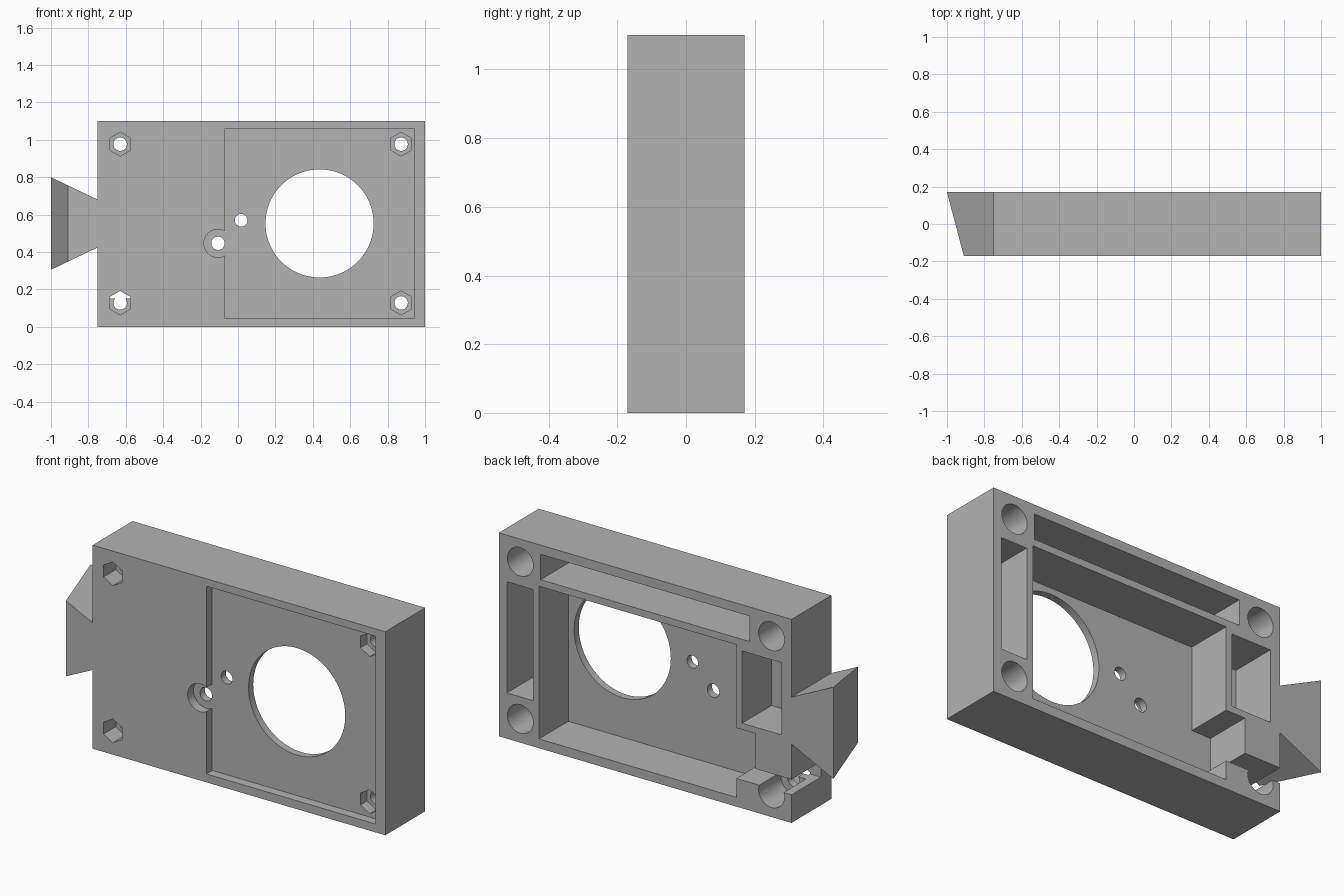
import bpy
import bmesh
from math import pi, sin, cos, radians

cube = bpy.data.objects.get("Cube")
if cube:
    bpy.data.objects.remove(cube, do_unlink=True)

grey = bpy.data.materials.new("plain grey")
grey.use_nodes = True
colour = (0.45, 0.45, 0.45, 1)
grey.diffuse_color = colour
grey.node_tree.nodes["Principled BSDF"].inputs["Base Color"].default_value = colour

FRONT, BACK = -0.17, 0.17
OUT = 0.1                # how far cutters overshoot the body
FRONT_FLOOR = -0.12      # floor of the front recess
BACK_FLOOR = -0.08       # floor of the back pockets


def prism(name, outline, y0, y1):
    """Extrude an outline of (x, z) points from y0 to y1."""
    bm = bmesh.new()
    face = bm.faces.new([bm.verts.new((x, y0, z)) for x, z in outline])
    made = bmesh.ops.extrude_face_region(bm, geom=[face])["geom"]
    verts = [v for v in made if isinstance(v, bmesh.types.BMVert)]
    bmesh.ops.translate(bm, verts=verts, vec=(0, y1 - y0, 0))
    bmesh.ops.recalc_face_normals(bm, faces=bm.faces)
    mesh = bpy.data.meshes.new(name)
    bm.to_mesh(mesh)
    bm.free()
    obj = bpy.data.objects.new(name, mesh)
    bpy.context.collection.objects.link(obj)
    mesh.materials.append(grey)
    return obj


def rect(x0, x1, z0, z1):
    return [(x0, z0), (x1, z0), (x1, z1), (x0, z1)]


def ring(x, z, r, sides=48):
    return [(x + r * sin(2 * pi * i / sides), z + r * cos(2 * pi * i / sides))
            for i in range(sides)]


def combine(target, tool, operation):
    """Apply a boolean and remove the tool."""
    mod = target.modifiers.new("boolean", "BOOLEAN")
    mod.operation = operation
    mod.solver = "EXACT"
    mod.object = tool
    bpy.ops.object.select_all(action="DESELECT")
    target.select_set(True)
    bpy.context.view_layer.objects.active = target
    bpy.ops.object.modifier_apply(modifier=mod.name)
    bpy.data.objects.remove(tool, do_unlink=True)


def cut(outline, y0, y1):
    combine(body, prism("cutter", outline, y0, y1), "DIFFERENCE")


# Main block
body = prism("mount_body", rect(-0.75, 1, 0, 1.1), FRONT, BACK)

# Dovetail on the right side, with a slanted end
tail = prism("dovetail", [(-0.7, 0.406), (-1, 0.3), (-1, 0.8), (-0.7, 0.704)], FRONT, BACK)
slope = 0.48
for v in tail.data.vertices:
    front = v.co.y < 0
    if v.co.x < -0.9:
        v.co.x = -0.91 if front else -1
    reach = -0.75 - v.co.x
    half = 0.1275 + slope * reach
    v.co.z = 0.5525 + (half if v.co.z > 0.55 else -half)
combine(body, tail, "UNION")

# Front recess and the round counterbore on its edge
cut(rect(-0.07, 0.94, 0.045, 1.06), FRONT - OUT, FRONT_FLOOR)
cut(ring(-0.107, 0.447, 0.075), FRONT - OUT, FRONT_FLOOR)

# Main back pocket with its step and the cable channel out of the side
cut([(0.76, 0.05), (0.76, 0.875), (-0.42, 0.875), (-0.42, 0.425),
     (-0.535, 0.425), (-0.535, 0.235), (-0.9, 0.235), (-0.9, 0.152),
     (-0.42, 0.152), (-0.42, 0.05)], BACK_FLOOR, BACK + OUT)

# Closed back slots: top, left, right
for slot in (rect(-0.5, 0.75, 0.913, 1.05),
             rect(0.797, 0.952, 0.247, 0.848),
             rect(-0.69, -0.455, 0.46, 0.85)):
    cut(slot, BACK_FLOOR, BACK + OUT)

# Large opening and two small holes through the plate
cut(ring(0.436, 0.553, 0.289, 96), FRONT - OUT, 0)
cut(ring(0.017, 0.57, 0.034, 32), FRONT - OUT, 0)
cut(ring(-0.107, 0.447, 0.036, 32), FRONT - OUT, 0)

# Corner fixings: hex recess in front, bore through, counterbore behind
for x in (-0.63, 0.872):
    for z in (0.128, 0.977):
        cut(ring(x, z, 0.064, 6), FRONT - OUT, -0.065)
        cut(ring(x, z, 0.077), -0.02, BACK + OUT)
        cut(ring(x, z, 0.036, 32), FRONT - OUT, BACK + OUT)

bpy.ops.object.select_all(action="DESELECT")
body.select_set(True)
bpy.context.view_layer.objects.active = body
bpy.ops.object.shade_smooth_by_angle(angle=radians(25))
